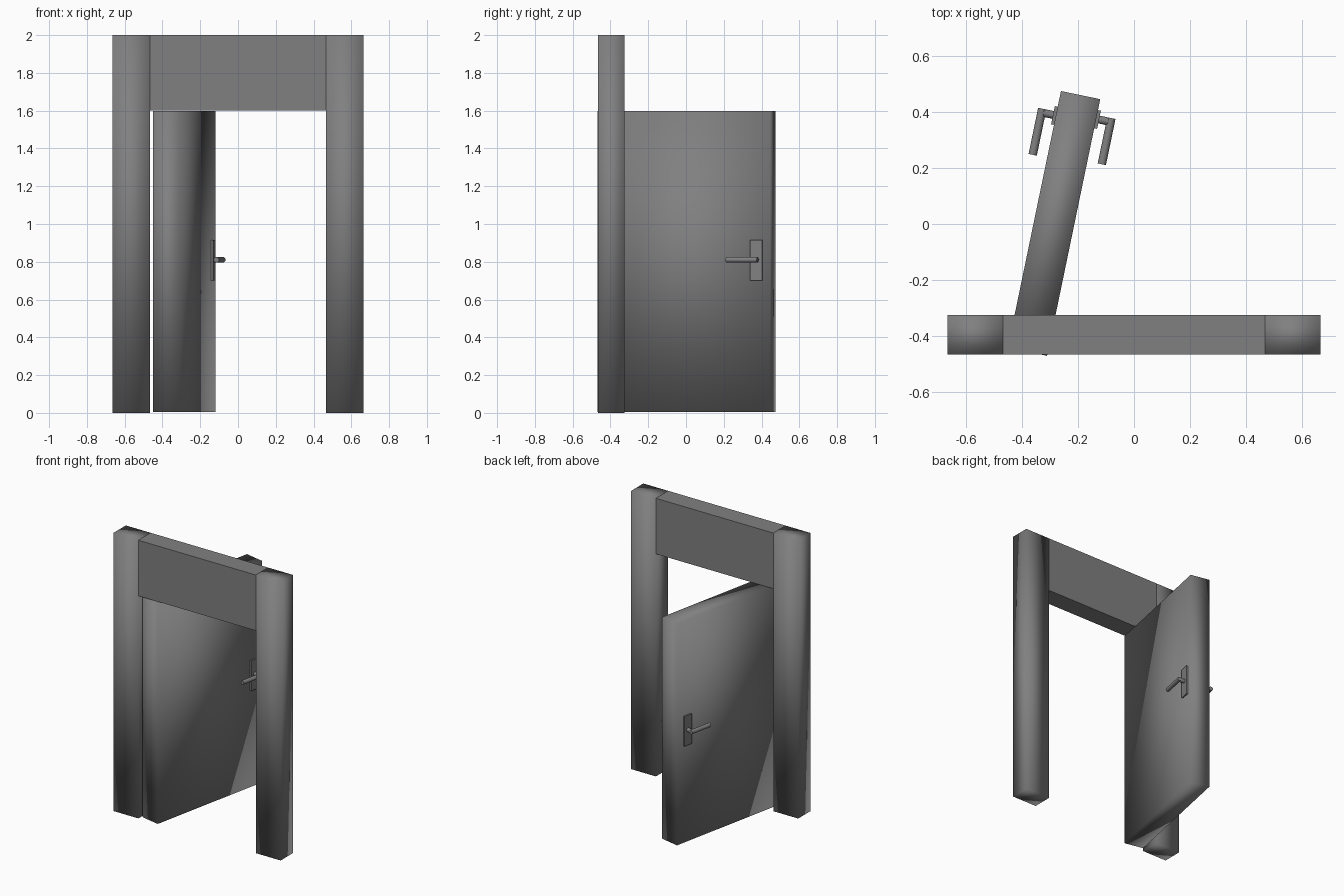
import bpy
import math
from mathutils import Matrix, Vector

if "Cube" in bpy.data.objects:
    bpy.data.objects.remove(bpy.data.objects["Cube"])

grey = bpy.data.materials.new("dark_grey")
grey.diffuse_color = (0.216, 0.216, 0.216, 1)
grey.use_nodes = True
grey.node_tree.nodes["Principled BSDF"].inputs["Base Color"].default_value = grey.diffuse_color

# Door leaf frame: local x = through the thickness, local y = along the width
DOOR = Matrix.Translation((-0.285, 0.002, 0)) @ Matrix.Rotation(math.radians(-11.7), 4, 'Z')


def finish(obj, name, frame):
    obj.name = name
    obj.data.name = name
    obj.data.materials.append(grey)
    obj.matrix_world = frame @ obj.matrix_basis
    return obj


def box(name, lo, hi, frame=Matrix(), smooth=False):
    lo, hi = Vector(lo), Vector(hi)
    bpy.ops.mesh.primitive_cube_add(size=1)
    obj = bpy.context.object
    obj.data.transform(Matrix.Translation((lo + hi) / 2) @ Matrix.Diagonal((*(hi - lo), 1)))
    if smooth:
        obj.data.shade_smooth()
    return finish(obj, name, frame)


def rod(name, start, end, radius, frame):
    start, end = Vector(start), Vector(end)
    axis = end - start
    bpy.ops.mesh.primitive_cylinder_add(vertices=12, radius=radius, depth=axis.length)
    obj = bpy.context.object
    turn = axis.to_track_quat('Z', 'Y').to_matrix().to_4x4()
    obj.data.transform(Matrix.Translation((start + end) / 2) @ turn)
    bpy.ops.object.shade_smooth_by_angle(angle=math.radians(40))
    return finish(obj, name, frame)


# Frame: two softly shaded posts and a flat lintel between them
for side, label in ((-1, "left"), (1, "right")):
    x0, x1 = sorted((side * 0.467, side * 0.665))
    box(f"{label}_post", (x0, -0.465, 0), (x1, -0.325, 2), smooth=True)
box("lintel", (-0.467, -0.465, 1.6), (0.467, -0.325, 2))

# Open door leaf
box("door_leaf", (-0.0715, -0.467, 0.004), (0.0715, 0.467, 1.597), DOOR, smooth=True)

# Handle set on each face: back plate, stem and lever
for side, label, shift in ((-1, "left", -0.017), (1, "right", 0.0)):
    x0, x1 = sorted((side * 0.068, side * 0.082))
    box(f"{label}_handle_plate", (x0, 0.361 + shift, 0.70), (x1, 0.427 + shift, 0.915), DOOR)
    y = 0.395 + shift
    rod(f"{label}_handle_stem", (side * 0.07, y, 0.811), (side * 0.126, y, 0.811), 0.014, DOOR)
    rod(f"{label}_handle_lever", (side * 0.124, 0.409 + shift, 0.811),
        (side * 0.124, 0.241 + shift, 0.811), 0.015, DOOR)
